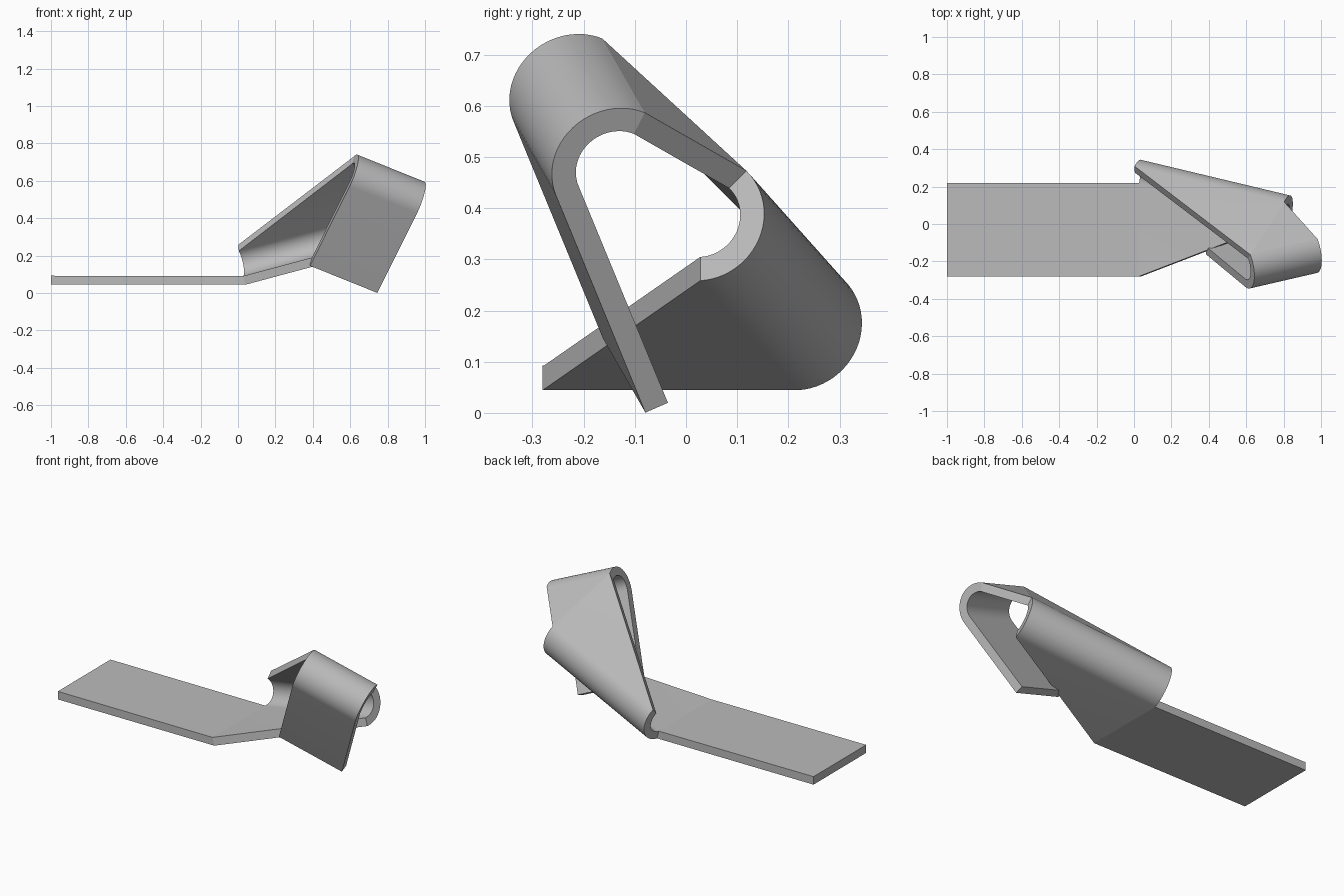
import bpy, bmesh, math
from mathutils import Vector, Quaternion

cube = bpy.data.objects.get("Cube")
if cube:
    bpy.data.objects.remove(cube, do_unlink=True)

RADIUS, THICK, STEPS = 0.128, 0.048, 24

# Bend axes, each from the left end to the right end
bend1_left, bend1_right = Vector((0.006, 0.219, 0.168)), Vector((0.806, 0.028, 0.382))
bend2_left, bend2_right = Vector((0.59, -0.22, 0.621)), Vector((0.95, -0.137, 0.476))


def arc(left, right, start, end):
    """Stations (left point, left normal, right point, right normal) round a bend."""
    axis = (right - left).normalized()
    start, end = [(v - axis * v.dot(axis)).normalized() for v in (start, end)]
    sweep = start.angle(end)
    out = []
    for i in range(STEPS + 1):
        n = Quaternion(axis, sweep * i / STEPS) @ start
        out.append((left + n * RADIUS, n, right + n * RADIUS, n))
    return out


# Sheet stations, following the outer surface from base to flap
tilt = math.radians(15)
ramp_normal = Vector((math.sin(tilt), 0, -math.cos(tilt)))
down = Vector((0, 0, -1))
first = arc(bend1_left, bend1_right, ramp_normal, Vector((-0.02, 0.7, 0.71)))
second = arc(bend2_left, bend2_right, Vector((0.25, 0.44, 0.86)), Vector((0.05, -0.91, -0.4)))

fold_left = first[0][0]
fold_right = Vector((fold_left.x, -0.28, fold_left.z))
base_left = Vector((-1, fold_left.y, fold_left.z))
base_right = Vector((-1, -0.28, fold_left.z))
n_fold = first[0][1]
stations = [(base_left, down, base_right, down), (fold_left, n_fold, fold_right, n_fold)]
stations += first
# The web is two triangles folded along its diagonal
stations.append(second[0][:2] + first[-1][2:])
stations += second
left, n, right, _ = second[-1]
run = (bend2_right - bend2_left).cross(n).normalized() * 0.505
stations.append((left + run, n, right + run, n))

# Skin the stations into a solid sheet
bm = bmesh.new()
rings = []
for l, nl, r, nr in stations:
    rings.append([bm.verts.new(p) for p in (l, r, r - nr * THICK, l - nl * THICK)])
for a, b in zip(rings, rings[1:]):
    for i in range(4):
        j = (i + 1) % 4
        bm.faces.new((a[i], a[j], b[j], b[i]))
bm.faces.new(rings[0])
bm.faces.new(rings[-1])
bmesh.ops.remove_doubles(bm, verts=bm.verts, dist=0.0005)
bmesh.ops.recalc_face_normals(bm, faces=bm.faces)
mesh = bpy.data.meshes.new("bent_sheet")
bm.to_mesh(mesh)
bm.free()
sheet = bpy.data.objects.new("bent_sheet", mesh)
bpy.context.collection.objects.link(sheet)

# Plain grey metal
grey = bpy.data.materials.new("grey_metal")
grey.use_nodes = True
colour = (0.5, 0.5, 0.5, 1)
grey.diffuse_color = colour
grey.node_tree.nodes["Principled BSDF"].inputs["Base Color"].default_value = colour
mesh.materials.append(grey)

bpy.ops.object.select_all(action="DESELECT")
sheet.select_set(True)
bpy.context.view_layer.objects.active = sheet
bpy.ops.object.shade_smooth_by_angle(angle=math.radians(10))
